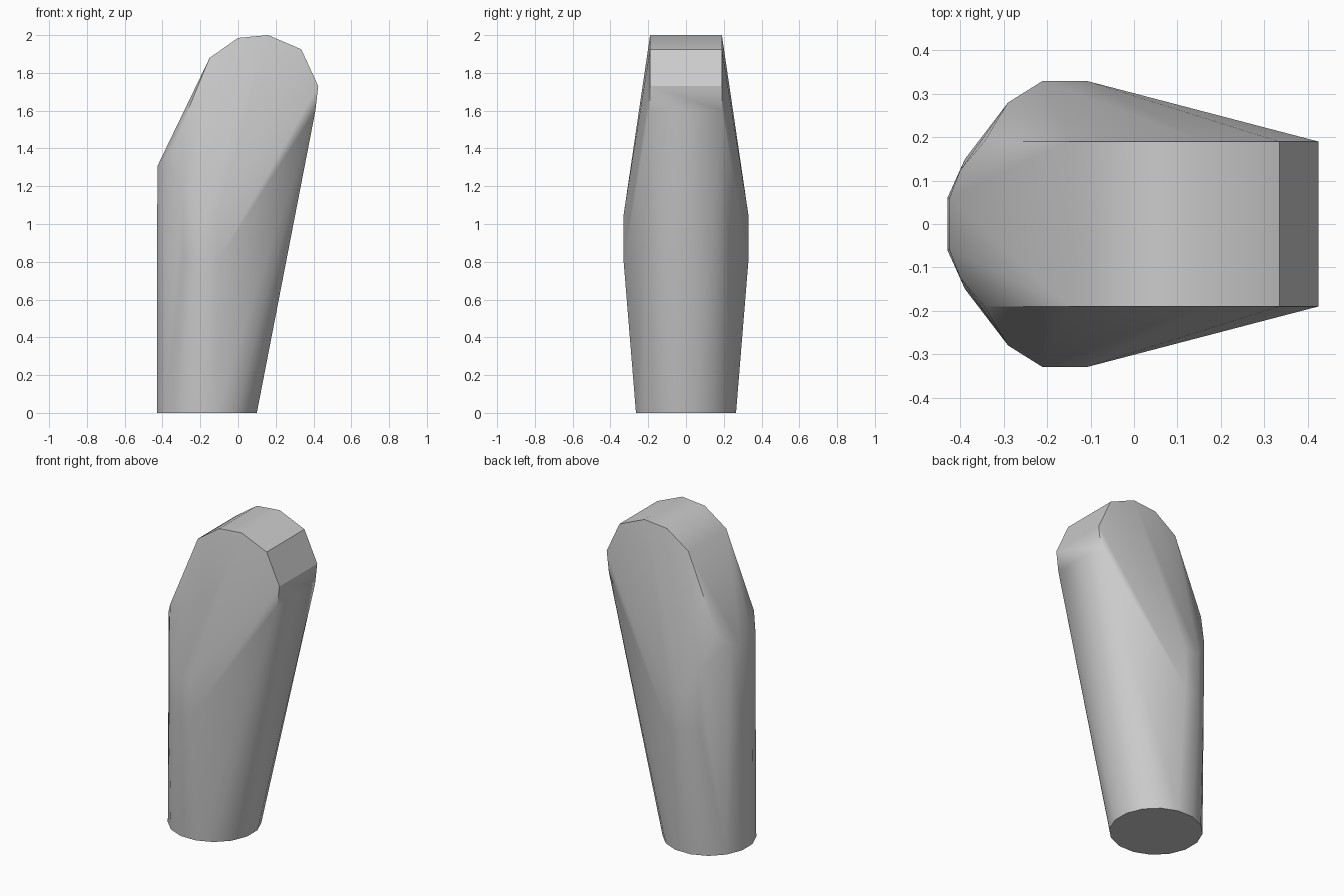
import bpy, bmesh, math

cube = bpy.data.objects.get("Cube")
if cube:
    bpy.data.objects.remove(cube, do_unlink=True)

# Material
grey = bpy.data.materials.new("plain grey")
grey.use_nodes = True
colour = (0.6, 0.6, 0.6, 1.0)
grey.diffuse_color = colour
grey.node_tree.nodes["Principled BSDF"].inputs["Base Color"].default_value = colour

BASE_SIDES, BASE_RADIUS, BASE_X = 16, 0.27, -0.165

# Swollen middle: half outline as (x, y, z)
belly = [(-0.43, 0.06, 0.9), (-0.425, 0.06, 1.31), (-0.40, 0.125, 1.33),
         (-0.40, 0.13, 0.85), (-0.29, 0.28, 1.2), (-0.29, 0.28, 0.82),
         (-0.21, 0.33, 1.05), (-0.21, 0.33, 0.8),
         (-0.11, 0.33, 1.05), (-0.11, 0.33, 0.8)]

# Rounded flat-sided head: profile as (x, z)
head = [(-0.345, 1.41), (-0.15, 1.88), (0, 1.985), (0.16, 2.0),
        (0.335, 1.925), (0.425, 1.73), (0.41, 1.6)]
HEAD_HALF_WIDTH = 0.19

# Gather one half, mirror it, and skin everything with a convex hull
half = belly + [(x, HEAD_HALF_WIDTH, z) for x, z in head]
points = [(x, y * side, z) for x, y, z in half for side in (-1, 1)]
for i in range(BASE_SIDES):
    a = math.tau * (i + 0.5) / BASE_SIDES
    points.append((BASE_X + BASE_RADIUS * math.cos(a), BASE_RADIUS * math.sin(a), 0))

bm = bmesh.new()
for p in points:
    bm.verts.new(p)
bmesh.ops.convex_hull(bm, input=bm.verts[:])
loose = [v for v in bm.verts if not v.link_faces]
bmesh.ops.delete(bm, geom=loose, context='VERTS')
bmesh.ops.dissolve_limit(bm, angle_limit=math.radians(0.5),
                         verts=bm.verts[:], edges=bm.edges[:])
bmesh.ops.recalc_face_normals(bm, faces=bm.faces[:])

mesh = bpy.data.meshes.new("tapered_body")
bm.to_mesh(mesh)
bm.free()
mesh.materials.append(grey)
body = bpy.data.objects.new("tapered_body", mesh)
bpy.context.collection.objects.link(body)

# Smooth sides, crisp head and base edges
bpy.ops.object.select_all(action='DESELECT')
body.select_set(True)
bpy.context.view_layer.objects.active = body
bpy.ops.object.shade_smooth_by_angle(angle=math.radians(30))
